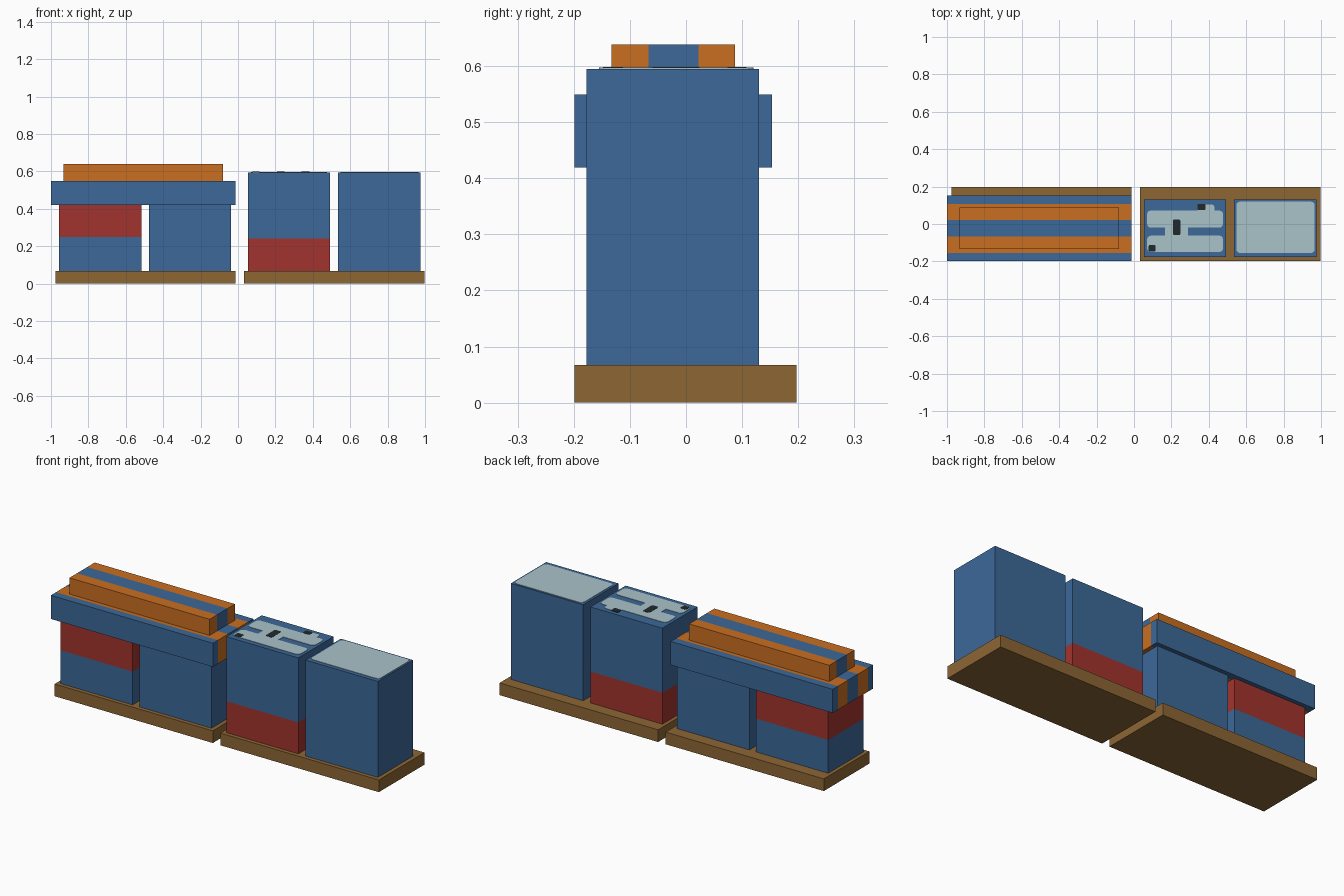
import bpy
import bmesh
from mathutils import Vector

cube = bpy.data.objects.get("Cube")
if cube:
    bpy.data.objects.remove(cube, do_unlink=True)


def material(name, rgb):
    # Convert display values to linear
    linear = [((c / 255 + 0.055) / 1.055) ** 2.4 for c in rgb]
    mat = bpy.data.materials.new(name)
    mat.use_nodes = True
    mat.diffuse_color = (*linear, 1)
    mat.node_tree.nodes["Principled BSDF"].inputs["Base Color"].default_value = (*linear, 1)
    return mat


BLUE = material("blue", (60, 104, 152))
ORANGE = material("orange", (202, 110, 32))
RED = material("red", (162, 52, 46))
BROWN = material("brown", (140, 102, 52))
PALE = material("pale_grey", (170, 195, 202))
DARK = material("dark_grey", (32, 42, 45))


def box(name, xs, ys, zs, mats, axis=2, cuts=(), rounding=0):
    """Box between limits; each slab between cuts along axis takes the next material."""
    bm = bmesh.new()
    bmesh.ops.create_cube(bm, size=1)
    lims = (xs, ys, zs)
    for v in bm.verts:
        v.co = Vector([lims[i][0] if v.co[i] < 0 else lims[i][1] for i in range(3)])
    normal = Vector([float(i == axis) for i in range(3)])
    for c in cuts:
        bmesh.ops.bisect_plane(bm, geom=bm.verts[:] + bm.edges[:] + bm.faces[:],
                               plane_co=normal * c, plane_no=normal)
    if rounding:
        upright = [e for e in bm.edges if abs(e.verts[0].co.z - e.verts[1].co.z) > 1e-5]
        bmesh.ops.bevel(bm, geom=upright, offset=rounding, segments=3,
                        profile=0.5, affect='EDGES')
    for f in bm.faces:
        f.material_index = sum(f.calc_center_median()[axis] > c for c in cuts)
    bmesh.ops.recalc_face_normals(bm, faces=bm.faces[:])
    mesh = bpy.data.meshes.new(name)
    bm.to_mesh(mesh)
    bm.free()
    for m in mats:
        mesh.materials.append(m)
    obj = bpy.data.objects.new(name, mesh)
    bpy.context.collection.objects.link(obj)
    return obj


BASE_Y, BODY_Y = (-0.199, 0.197), (-0.177, 0.13)
FLOOR, LID_Z, TOP = 0.067, 0.419, 0.595

# Base slabs
box("right_base", (-0.977, -0.014), BASE_Y, (0, FLOOR), [BROWN])
box("left_base", (0.032, 0.997), BASE_Y, (0, FLOOR), [BROWN])

# Short blocks under the lid
box("short_block_outer", (-0.957, -0.517), BODY_Y, (FLOOR, LID_Z), [BLUE, RED], cuts=[0.25])
box("short_block_inner", (-0.477, -0.037), BODY_Y, (FLOOR, LID_Z), [BLUE])

# Tall blocks
box("tall_block_inner", (0.053, 0.491), BODY_Y, (FLOOR, TOP), [RED, BLUE], cuts=[0.24])
box("tall_block_outer", (0.535, 0.975), BODY_Y, (FLOOR, TOP), [BLUE])

# Striped lid and raised bar
box("lid", (-1, -0.014), (-0.199, 0.153), (LID_Z, 0.549),
    [BLUE, ORANGE, BLUE, ORANGE, BLUE], 1, [-0.155, -0.067, 0.022, 0.108])
box("lid_bar", (-0.933, -0.08), (-0.133, 0.087), (0.549, 0.638),
    [ORANGE, BLUE, ORANGE], 1, [-0.067, 0.022])


def patch(name, xs, ys, mat, rounding=0.02, height=0.002):
    box(name, xs, ys, (TOP, TOP + height), [mat], rounding=rounding)


# Painted tops
patch("outer_top_panel", (0.547, 0.966), (-0.155, 0.12), PALE)
patch("inner_top_band_back", (0.07, 0.476), (-0.02, 0.072), PALE)
patch("inner_top_band_front", (0.07, 0.476), (-0.15, -0.062), PALE)
patch("inner_top_link", (0.165, 0.29), (-0.07, -0.01), PALE, 0)
patch("inner_top_tab", (0.34, 0.43), (0.06, 0.104), PALE, 0.015)
for label, xs, ys in (("back", (0.34, 0.382), (0.074, 0.108)),
                      ("middle", (0.208, 0.248), (-0.06, 0.024)),
                      ("front", (0.078, 0.116), (-0.148, -0.112))):
    patch("dark_spot_" + label, xs, ys, DARK, 0.008, 0.003)
